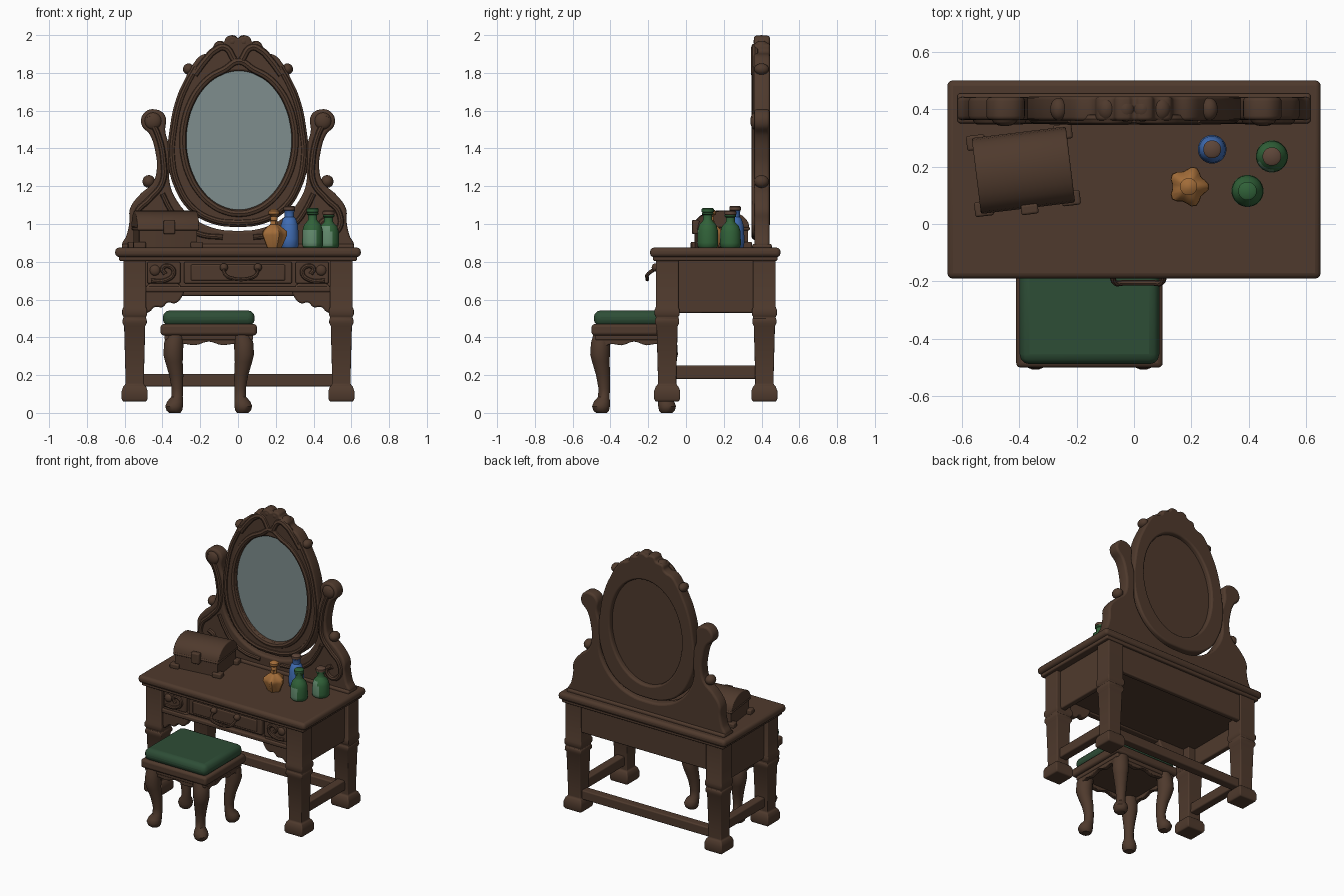
import bpy, bmesh, math
from mathutils import Vector, Matrix

if "Cube" in bpy.data.objects:
    bpy.data.objects.remove(bpy.data.objects["Cube"])


def material(name, r, g, b):
    m = bpy.data.materials.new(name)
    m.use_nodes = True
    m.diffuse_color = (r, g, b, 1)
    m.node_tree.nodes["Principled BSDF"].inputs["Base Color"].default_value = (r, g, b, 1)
    return m


WOOD = material("dark wood", .078, .042, .026)
GLASS = material("mirror glass", .21, .27, .27)
CLOTH = material("green cloth", .027, .075, .037)
GREEN = material("green bottle", .03, .12, .04)
LABEL = material("pale label", .12, .25, .15)
BLUE = material("blue bottle", .05, .15, .45)
AMBER = material("amber bottle", .36, .15, .04)
CORK = material("cork", .11, .06, .04)


def finish(name, mesh, mat, bevel=0, angle=40):
    ob = bpy.data.objects.new(name, mesh)
    bpy.context.collection.objects.link(ob)
    mesh.materials.clear()
    mesh.materials.append(mat)
    if bevel:
        mod = ob.modifiers.new("soft edges", "BEVEL")
        mod.width, mod.segments, mod.limit_method = bevel, 3, "ANGLE"
    bpy.ops.object.select_all(action="DESELECT")
    ob.select_set(True)
    bpy.context.view_layer.objects.active = ob
    bpy.ops.object.shade_smooth_by_angle(angle=math.radians(angle))
    return ob


def box(name, x, y, z, mat=WOOD, bevel=.008):
    bm = bmesh.new()
    bmesh.ops.create_cube(bm, size=1)
    for v in bm.verts:
        for i, (a, b) in enumerate((x, y, z)):
            v.co[i] = a if v.co[i] < 0 else b
    mesh = bpy.data.meshes.new(name)
    bm.to_mesh(mesh)
    return finish(name, mesh, mat, bevel)


def loft(name, rings, mat=WOOD, segs=20, bevel=0, lobes=0):
    """Stack of rings (x, y, z, radius); four segments gives a square section."""
    bm = bmesh.new()
    loops = []
    for x, y, z, r in rings:
        loop = []
        for i in range(segs):
            a = math.tau * (i + .5) / segs
            k = r * (1 + .14 * math.cos(lobes * a)) if lobes else r
            loop.append(bm.verts.new((x + k * math.cos(a), y + k * math.sin(a), z)))
        loops.append(loop)
    for lo, hi in zip(loops, loops[1:]):
        for i in range(segs):
            j = (i + 1) % segs
            bm.faces.new((lo[i], lo[j], hi[j], hi[i]))
    bm.faces.new(loops[0][::-1])
    bm.faces.new(loops[-1])
    mesh = bpy.data.meshes.new(name)
    bm.to_mesh(mesh)
    return finish(name, mesh, mat, bevel)


def spline(curve, pts, cyclic, smooth):
    s = curve.splines.new("BEZIER")
    s.bezier_points.add(len(pts) - 1)
    for bp, p in zip(s.bezier_points, pts):
        bp.co = p
        bp.handle_left_type = bp.handle_right_type = "AUTO" if smooth else "VECTOR"
    s.use_cyclic_u = cyclic
    s.resolution_u = 6 if smooth else 1


def baked(name, curve, mat, matrix=Matrix()):
    tmp = bpy.data.objects.new("tmp", curve)
    bpy.context.collection.objects.link(tmp)
    dg = bpy.context.evaluated_depsgraph_get()
    mesh = bpy.data.meshes.new_from_object(tmp.evaluated_get(dg))
    mesh.transform(matrix)
    bpy.data.objects.remove(tmp)
    return finish(name, mesh, mat)


def plate(name, outlines, y0, y1, mat=WOOD, bevel=.01, smooth=True, turn=0):
    """Filled x-z outlines (later ones are holes) given a thickness along y."""
    c = bpy.data.curves.new(name, "CURVE")
    c.dimensions, c.fill_mode = "2D", "BOTH"
    c.extrude, c.bevel_depth, c.offset = (y1 - y0) / 2 - bevel, bevel, -bevel
    c.bevel_resolution = 2
    for o in outlines:
        spline(c, [(x, z, 0) for x, z in o], True, smooth)
    m = Matrix.Translation((0, (y0 + y1) / 2, 0)) @ Matrix.Rotation(math.pi / 2, 4, "X")
    return baked(name, c, mat, Matrix.Rotation(turn, 4, "Z") @ m)


def tube(name, pts, r, cyclic=False, mat=WOOD):
    c = bpy.data.curves.new(name, "CURVE")
    c.dimensions, c.bevel_depth, c.bevel_resolution = "3D", r, 2
    c.use_fill_caps = True
    spline(c, pts, cyclic, True)
    return baked(name, c, mat)


def ball(name, x, y, z, r, depth=None):
    d = depth or r
    ob = loft(name, [(0, 0, r * math.sin(t), r * math.cos(t))
                     for t in [math.pi * (i / 10 - .5) * .98 for i in range(11)]], segs=16)
    ob.location, ob.scale.y = (x, y, z), d / r
    return ob


def mirrored(half):
    return half + [(-x, z) for x, z in reversed(half) if x]


def oval(rx, rz, cx=.005, cz=1.443, n=24):
    return [(cx + rx * math.cos(math.tau * i / n), cz + rz * math.sin(math.tau * i / n)) for i in range(n)]


# Table top, case and drawers
box("table_top", (-.65, .65), (-.19, .50), (.825, .875), bevel=.02)
box("top_moulding", (-.63, .63), (-.175, .485), (.805, .835))
box("case", (-.56, .56), (-.12, .45), (.65, .82))
box("front_rail", (-.5, .5), (-.15, -.1), (.64, .67))
box("back_apron", (-.5, .5), (.43, .465), (.62, .82))
box("drawer_front", (-.285, .285), (-.145, -.1), (.685, .8))
box("drawer_panel", (-.25, .25), (-.152, -.12), (.7, .785))
tube("drawer_handle", [(-.075, -.16, .765), (-.065, -.205, .73), (-.04, -.205, .715), (.07, -.205, .715),
                       (.095, -.205, .73), (.105, -.16, .765)], .01)
for s in (-1, 1):
    ball("handle_rosette", .015 + s * .09, -.16, .77, .022)
    box("side_panel", sorted((s * .54, s * .58)), (-.06, .38), (.53, .82))
    box("carved_panel", sorted((s * .305, s * .48)), (-.145, -.1), (.685, .8))
    tube("panel_carving", [(s * x, -.145, z) for x, z in ((.46, .70), (.39, .70), (.34, .74), (.36, .775),
                                                         (.4, .765), (.385, .735))], .012)
    ball("panel_leaf", s * .44, -.145, .755, .028, .016)
    plate("corner_bracket", [[(s * x, z) for x, z in ((.5, .66), (.5, .53), (.47, .535), (.44, .56), (.4, .56),
                             (.37, .585), (.335, .58), (.3, .61), (.29, .66))]], -.14, -.09)

# Table legs and stretchers
LEG = ((.062, .06), (.069, .075), (.069, .115), (.06, .14), (.049, .15), (.049, .2), (.056, .46), (.064, .475),
       (.064, .495), (.058, .505), (.066, .52), (.066, .545), (.06, .56), (.06, .82))
for s in (-1, 1):
    for y in (-.1, .415):
        loft("table_leg", [(s * .547, y, z, w * math.sqrt(2)) for w, z in LEG], segs=4, bevel=.012)
    box("side_stretcher", sorted((s * .515, s * .575)), (-.1, .41), (.18, .25))
box("back_stretcher", (-.54, .54), (.385, .445), (.14, .205))

# Mirror support board with scrolled ends
HARP = [(0, .86), (.3, .86), (.57, .86), (.612, .88), (.59, .94), (.575, 1.01), (.572, 1.08), (.52, 1.155),
        (.45, 1.22), (.43, 1.29), (.437, 1.38), (.465, 1.47), (.512, 1.53), (.495, 1.59), (.44, 1.607),
        (.387, 1.575), (.385, 1.49), (.362, 1.4), (.362, 1.3), (.362, 1.22), (.33, 1.135), (.255, 1.045),
        (.14, .982), (0, .964)]
plate("mirror_support", [mirrored(HARP)], .362, .442, bevel=.014)
box("support_plinth", (-.615, .615), (.35, .455), (.86, .895), bevel=.012)
for s in (-1, 1):
    ball("scroll_eye", s * .45, .365, 1.545, .045, .025)
    ball("scroll_bud", s * .472, .4, 1.225, .034, .04)
    tube("support_carving", [(s * x, .362, z) for x, z in ((.47, 1.57), (.42, 1.46), (.395, 1.34), (.40, 1.22),
         (.47, 1.13), (.535, 1.06), (.53, .97), (.47, .95), (.44, 1.0), (.48, 1.03))], .016)
    tube("lower_carving", [(s * x, .362, z) for x, z in ((.4, 1.16), (.36, 1.08), (.3, 1.0), (.2, .945),
                                                        (.08, .93))], .014)

# Mirror frame with crest
FRAME = [(0, .985), (.13, 1.0), (.25, 1.065), (.335, 1.19), (.372, 1.35), (.362, 1.5), (.328, 1.66), (.28, 1.77),
         (.235, 1.85), (.2, 1.89), (.14, 1.915), (.125, 1.95), (.075, 1.965), (.06, 1.99), (.02, 1.995), (0, 1.985)]
frame = mirrored(FRAME)
plate("mirror_frame", [frame, oval(.28, .367)], .36, .444, bevel=.012)
plate("mirror_backing", [oval(.3, .385)], .392, .412, bevel=.002)
plate("mirror_glass", [oval(.292, .377)], .384, .392, GLASS, .001)
tube("inner_moulding", [(x, .367, z + (.03 if z > 1.82 and abs(x) < .02 else 0))
                        for x, z in oval(.298, .388)], .02, True)
tube("outer_moulding", [(x * .935, .366, 1.42 + (z - 1.42) * .95) for x, z in mirrored(FRAME[:9])[:9]], .016)
tube("outer_moulding", [(-x * .935, .366, 1.42 + (z - 1.42) * .95) for x, z in FRAME[:9]], .016)
for s in (-1, 1):
    ball("frame_ear", s * .262, .4, 1.82, .03, .04)
    tube("crest_leaf", [(s * x, .365, z) for x, z in ((.02, 1.87), (.07, 1.935), (.12, 1.92), (.17, 1.87),
                                                     (.23, 1.79))], .02)
    ball("crest_lobe", s * .03, .4, 1.965, .035, .044)
    ball("crest_lobe", s * .095, .4, 1.935, .035, .044)

# Jewellery chest, turned slightly on the table
TURN = math.radians(7)
arc = [(.13 * math.cos(math.pi * i / 12), .105 + .09 * math.sin(math.pi * i / 12)) for i in range(13)]
chest = [plate("chest_body", [[(-.125, 0), (.125, 0), (.125, .105), (-.125, .105)]], -.155, .155,
               bevel=.004, smooth=False, turn=math.pi / 2),
         plate("chest_lid", [arc], -.165, .165, bevel=.006, smooth=False, turn=math.pi / 2),
         box("chest_latch", (-.025, .035), (-.155, -.12), (.07, .145)),
         box("chest_rim", (-.165, .165), (-.133, .133), (.09, .108))]
for sx in (-1, 1):
    for sy in (-1, 1):
        chest.append(box("chest_foot", sorted((sx * .12, sx * .185)), sorted((sy * .09, sy * .142)), (-.005, .03)))
for part in chest:
    part.location, part.rotation_euler.z = (-.385, .187, .876), TURN


# Bottles
def bottle(name, x, y, profile, mat, cap, lobes=0, label=False):
    ob = loft(name, [(x, y, .872 + z, r) for r, z in profile], mat, 24, lobes=lobes)
    r, z = profile[-1]
    loft(name + "_stopper", [(x, y, .87 + z + h, r * k) for k, h in ((.8, 0), (1.05, .004), (1.05, .02), (.8, .026))],
         cap, 16)
    if label:
        ob.data.materials.append(LABEL)
        for f in ob.data.polygons:
            if .89 < f.center.z < .98 and f.normal.dot(Vector((-.45, -.89, 0))) > .72:
                f.material_index = 1


FLASK = ((.045, 0), (.055, .012), (.056, .03), (.054, .095), (.045, .125), (.027, .145), (.024, .15), (.024, .175),
         (.031, .18), (.031, .19))
bottle("green_bottle_left", .395, .115, FLASK, GREEN, GREEN, label=True)
bottle("green_bottle_right", .48, .235, [(r, z * .93) for r, z in FLASK], GREEN, CORK, label=True)
bottle("blue_bottle", .272, .26, ((.04, 0), (.048, .01), (.05, .05), (.046, .12), (.035, .155), (.025, .165),
                                  (.025, .19), (.03, .2)), BLUE, CORK)
bottle("amber_bottle", .19, .13, ((.036, 0), (.04, .01), (.064, .07), (.062, .09), (.035, .115), (.02, .125),
                                  (.018, .145)), AMBER, AMBER, lobes=5)
loft("amber_knob", [(.19, .13, 1.04 + h, r) for r, h in ((.014, 0), (.03, .012), (.03, .028), (.012, .04))], AMBER)

# Stool
CX, CY = -.155, -.275
box("stool_seat_frame", (-.41, .1), (-.5, -.05), (.41, .47), bevel=.016)
box("stool_under_frame", (-.39, .08), (-.48, -.07), (.385, .415))
box("stool_cushion", (-.398, .088), (-.488, -.062), (.46, .542), CLOTH, .035)
for turn, width, reach in ((0, .2, .2), (math.pi, .2, .2), (math.pi / 2, .18, .23), (-math.pi / 2, .18, .23)):
    wave = [(x, .345 + .025 * math.cos(x / width * math.pi * .5) + .008 * math.cos(x / width * 9))
            for x in [width * (i / 8 - 1) for i in range(17)]]
    ob = plate("stool_apron", [[(-width, .4)] + wave + [(width, .4)]], -reach, -reach + .03,
               bevel=.004, smooth=False, turn=turn)
    ob.location = (CX, CY, 0)
CABRIOLE = ((.175, .415, .05), (.185, .37, .052), (.188, .31, .053), (.184, .27, .047), (.172, .2, .038),
            (.166, .13, .031), (.168, .085, .031), (.178, .06, .043), (.183, .035, .048), (.182, .012, .042),
            (.18, 0, .03))
for sx in (-1, 1):
    for sy in (-1, 1):
        loft("stool_leg", [(CX + sx * d, CY + sy * (d - .008), z, r) for d, z, r in reversed(CABRIOLE)], segs=16)
